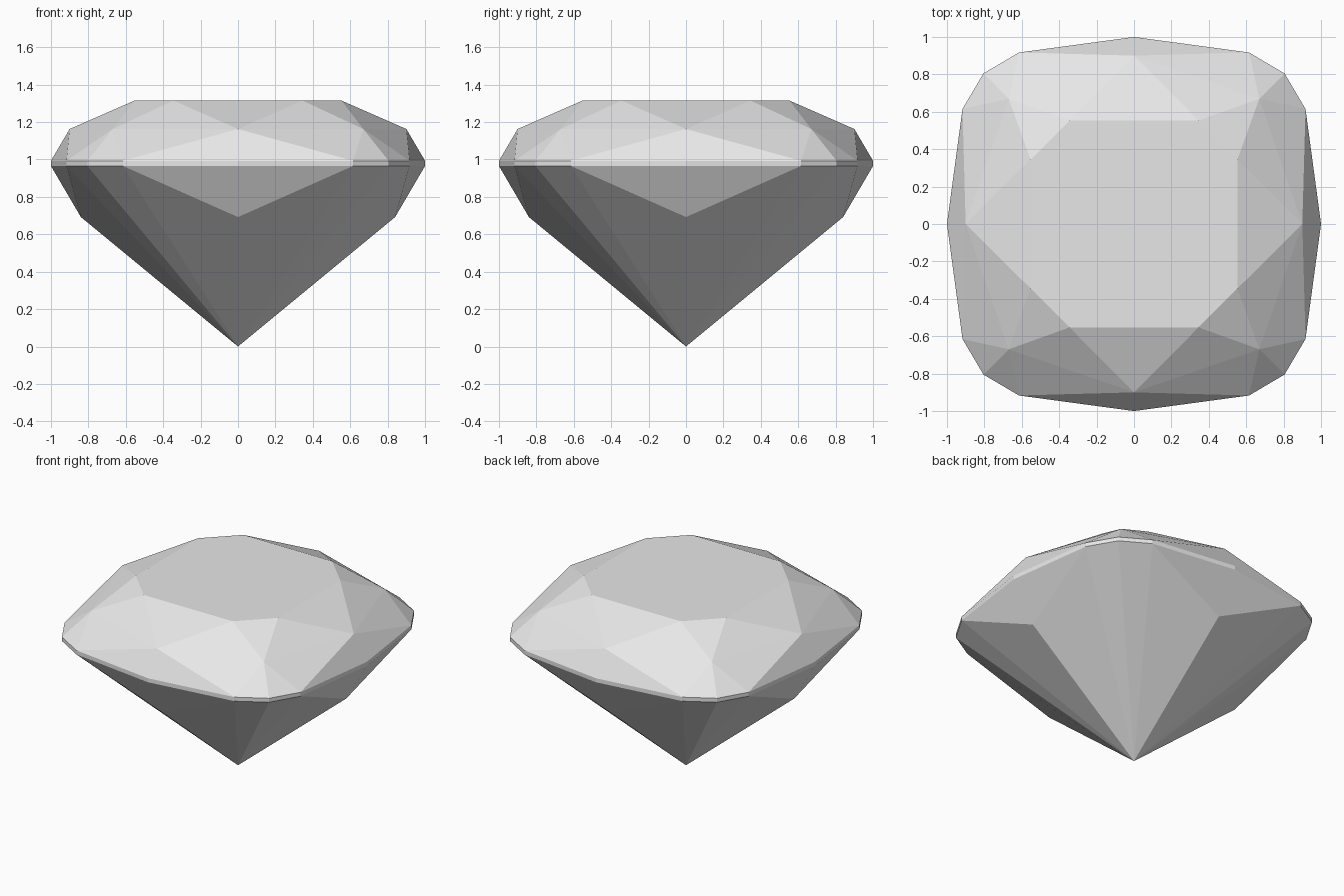
import bpy
import bmesh
from math import pi
from mathutils import Matrix, Vector

if "Cube" in bpy.data.objects:
    bpy.data.objects.remove(bpy.data.objects["Cube"])

# Stone colour
stone = bpy.data.materials.new("pale_grey_stone")
stone.use_nodes = True
stone.diffuse_color = (0.8, 0.8, 0.8, 1)
stone.node_tree.nodes["Principled BSDF"].inputs["Base Color"].default_value = (0.8, 0.8, 0.8, 1)

# Heights of the facet rings
TABLE, CROWN, TOP, BOTTOM, BELLY = 1.315, 1.163, 0.993, 0.965, 0.692

# Girdle outline of one side and its corner
outline = {"mid": (0, -1), "left": (-0.615, -0.917), "right": (0.615, -0.917),
           "corner": (0.805, -0.805), "next": (0.917, -0.615)}
points = {}
for name, (x, y) in outline.items():
    points["up_" + name] = (x, y, TOP)
    points["low_" + name] = (x, y, BOTTOM)

# Crown, table and pavilion points
points.update(
    crown_mid=(0, -0.9, CROWN), crown_corner=(0.67, -0.67, CROWN),
    crown_left=(-0.67, -0.67, CROWN),
    table_left=(-0.345, -0.553, TABLE), table_right=(0.345, -0.553, TABLE),
    table_next=(0.553, -0.345, TABLE),
    belly=(0, -0.84, BELLY), culet=(0, 0, 0))

facets = [
    # Crown stars and bezels
    "table_left table_right crown_mid",
    "table_right table_next crown_corner",
    "table_right crown_mid crown_corner",
    "table_left crown_mid crown_left",
    "crown_mid up_right crown_corner",
    "crown_mid up_left crown_left",
    # Upper girdle facets
    "up_mid up_right crown_mid up_left",
    "up_right up_corner crown_corner",
    "up_corner up_next crown_corner",
    # Girdle band
    "low_left low_mid up_mid up_left",
    "low_mid low_right up_right up_mid",
    "low_right low_corner up_corner up_right",
    "low_corner low_next up_next up_corner",
    # Pavilion
    "low_mid low_left belly low_right",
    "belly low_left culet",
    "belly culet low_right",
    "low_right culet low_corner",
    "low_corner culet low_next",
]

# Repeat the quarter four times around the vertical axis
bm = bmesh.new()
table = []
for turn in range(4):
    spin = Matrix.Rotation(turn * pi / 2, 3, "Z")
    verts = {name: bm.verts.new(spin @ Vector(co)) for name, co in points.items()}
    for facet in facets:
        bm.faces.new([verts[name] for name in facet.split()])
    table += [spin @ Vector(points[name]) for name in ("table_left", "table_right")]

# Flat table on top
bm.faces.new([bm.verts.new(co) for co in table])

bmesh.ops.remove_doubles(bm, verts=bm.verts[:], dist=0.001)
bmesh.ops.delete(bm, geom=[v for v in bm.verts if not v.link_faces], context="VERTS")
bmesh.ops.recalc_face_normals(bm, faces=bm.faces[:])

mesh = bpy.data.meshes.new("cut_gem")
bm.to_mesh(mesh)
bm.free()
mesh.materials.append(stone)
bpy.context.collection.objects.link(bpy.data.objects.new("cut_gem", mesh))
